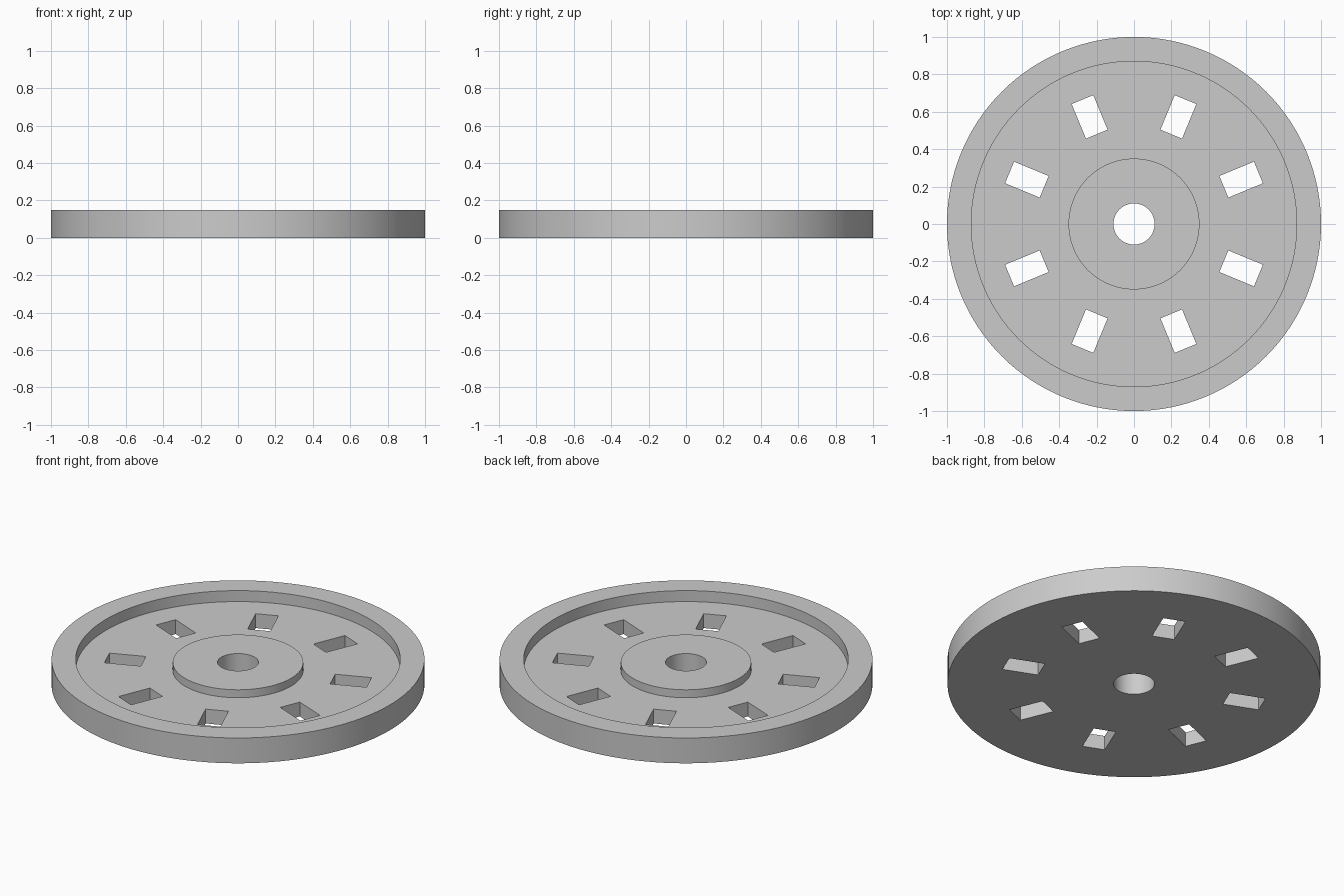
import bpy, bmesh
from math import pi, cos, sin
from mathutils import Matrix, Vector

cube = bpy.data.objects.get("Cube")
if cube:
    bpy.data.objects.remove(cube, do_unlink=True)

SEGMENTS = 128
HEIGHT, FLOOR_Z, HUB_Z = 0.15, 0.085, 0.132
RIM_R, RECESS_R, HUB_R, BORE_R = 1.0, 0.87, 0.35, 0.11
SLOTS, SLOT_R, SLOT_LENGTH, SLOT_WIDTH = 8, 0.62, 0.2, 0.125

grey = bpy.data.materials.new("light_grey")
grey.use_nodes = True
grey.diffuse_color = (0.6, 0.6, 0.6, 1)
grey.node_tree.nodes["Principled BSDF"].inputs["Base Color"].default_value = grey.diffuse_color


def make_object(name, bm):
    bmesh.ops.recalc_face_normals(bm, faces=bm.faces)
    mesh = bpy.data.meshes.new(name)
    bm.to_mesh(mesh)
    bm.free()
    mesh.materials.append(grey)
    obj = bpy.data.objects.new(name, mesh)
    bpy.context.collection.objects.link(obj)
    return obj


# Wheel body: closed cross-section turned around the axle
profile = [(BORE_R, 0), (RIM_R, 0), (RIM_R, HEIGHT), (RECESS_R, HEIGHT),
           (RECESS_R, FLOOR_Z), (HUB_R, FLOOR_Z), (HUB_R, HUB_Z), (BORE_R, HUB_Z)]
bm = bmesh.new()
rings = []
for i in range(SEGMENTS):
    a = 2 * pi * i / SEGMENTS
    rings.append([bm.verts.new((r * cos(a), r * sin(a), z)) for r, z in profile])
for i, ring in enumerate(rings):
    following = rings[(i + 1) % SEGMENTS]
    for j in range(len(profile)):
        k = (j + 1) % len(profile)
        bm.faces.new((ring[j], following[j], following[k], ring[k]))
wheel = make_object("wheel_disc", bm)

# Slot cutters: radial boxes through the web
bm = bmesh.new()
for i in range(SLOTS):
    turn = Matrix.Rotation(2 * pi * (i + 0.5) / SLOTS, 4, 'Z')
    place = Matrix.Translation(Vector((SLOT_R, 0, 0)))
    size = Matrix.Diagonal((SLOT_LENGTH, SLOT_WIDTH, 1, 1))
    bmesh.ops.create_cube(bm, size=1, matrix=turn @ place @ size)
cutter = make_object("slot_cutter", bm)
cutter.hide_render = True

cut = wheel.modifiers.new("slots", 'BOOLEAN')
cut.operation = 'DIFFERENCE'
cut.solver = 'EXACT'
cut.object = cutter

bpy.ops.object.select_all(action='DESELECT')
wheel.select_set(True)
bpy.context.view_layer.objects.active = wheel
bpy.ops.object.modifier_apply(modifier=cut.name)
bpy.data.objects.remove(cutter, do_unlink=True)

# Round walls smooth, rims and slots crisp
bpy.ops.object.shade_smooth_by_angle(angle=pi / 6)
